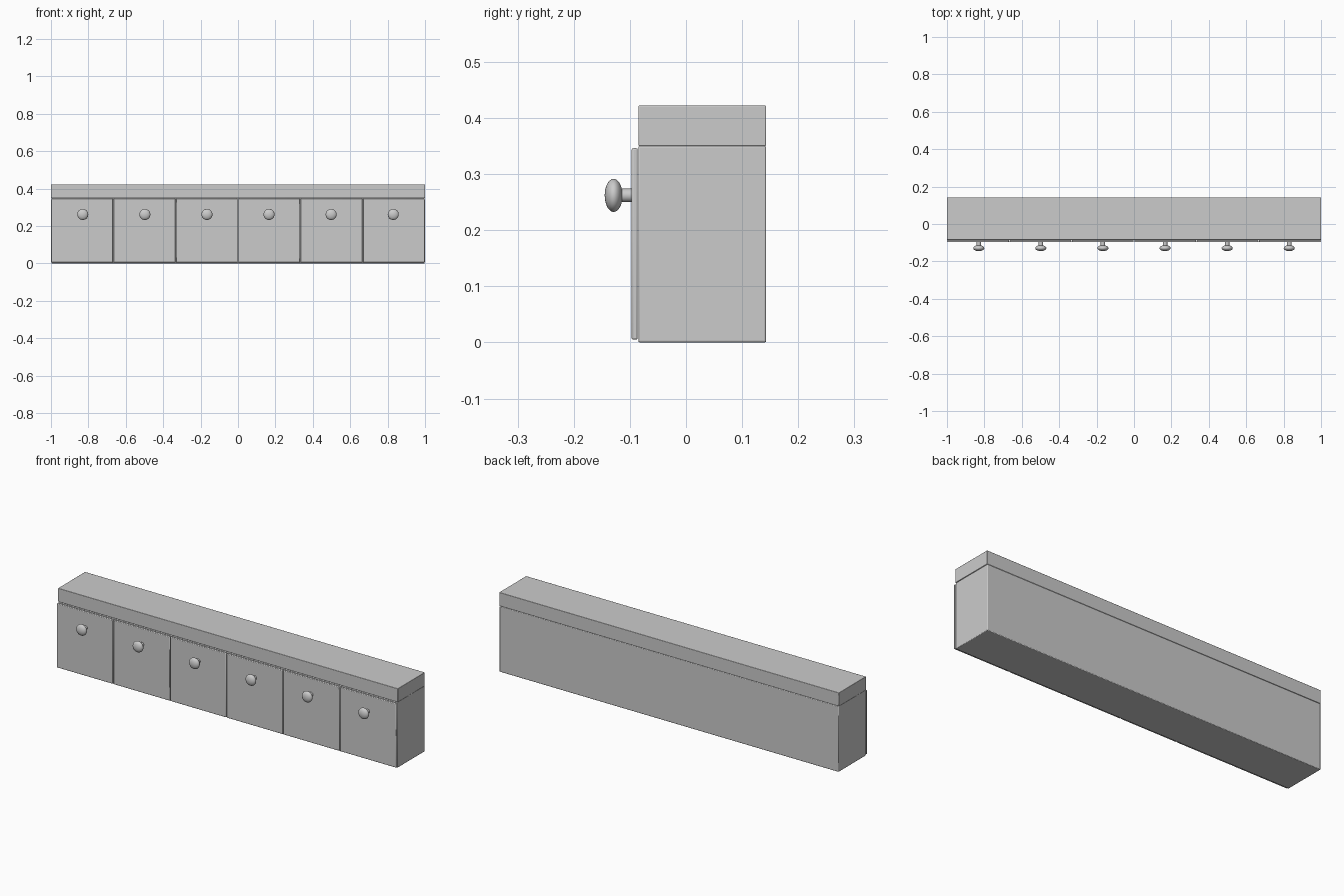
import bpy, math
from mathutils import Matrix

if "Cube" in bpy.data.objects:
    bpy.data.objects.remove(bpy.data.objects["Cube"], do_unlink=True)

grey = bpy.data.materials.new("plain grey")
grey.use_nodes = True
colour = (0.6, 0.6, 0.6, 1)
grey.diffuse_color = colour
grey.node_tree.nodes["Principled BSDF"].inputs["Base Color"].default_value = colour


def finish(name):
    obj = bpy.context.object
    obj.name = name
    obj.data.materials.append(grey)
    return obj


def box(name, low, high, bevel):
    """Box between two corners, with slightly rounded edges."""
    centre = [(a + b) / 2 for a, b in zip(low, high)]
    bpy.ops.mesh.primitive_cube_add(size=1, location=centre)
    obj = finish(name)
    obj.data.transform(Matrix.Diagonal([b - a for a, b in zip(low, high)] + [1]))
    mod = obj.modifiers.new("rounded edges", 'BEVEL')
    mod.width = bevel
    mod.segments = 2
    bpy.ops.object.shade_smooth_by_angle(angle=math.radians(30))
    return obj


FRONT, BACK = -0.085, 0.143
SHELF_Z, TOP_Z = 0.35, 0.422
DOORS = 6
PITCH = 2 / DOORS

# Cabinet carcass and worktop
box("cabinet_body", (-0.998, FRONT, 0), (0.998, BACK, SHELF_Z), 0.003)
box("worktop", (-1, FRONT, SHELF_Z), (1, BACK, TOP_Z), 0.002)

# Row of doors, each with a round knob on a short stem
for i in range(DOORS):
    x = -1 + PITCH * (i + 0.5)
    half = PITCH / 2 - 0.0015
    box(f"door_{i + 1}", (x - half, -0.097, 0.005),
        (x + half, FRONT - 0.001, 0.346), 0.003)

    knob_x = x * 0.996
    bpy.ops.mesh.primitive_cylinder_add(
        vertices=24, radius=0.012, depth=0.03,
        location=(knob_x, -0.108, 0.262), rotation=(math.pi / 2, 0, 0))
    finish(f"knob_stem_{i + 1}")
    bpy.ops.object.shade_smooth_by_angle(angle=math.radians(40))

    bpy.ops.mesh.primitive_uv_sphere_add(
        segments=32, ring_count=16, radius=0.0295,
        location=(knob_x, -0.129, 0.262), rotation=(math.pi / 2, 0, 0))
    knob = finish(f"knob_{i + 1}")
    knob.data.transform(Matrix.Diagonal((1, 1, 0.54, 1)))
    bpy.ops.object.shade_smooth()
